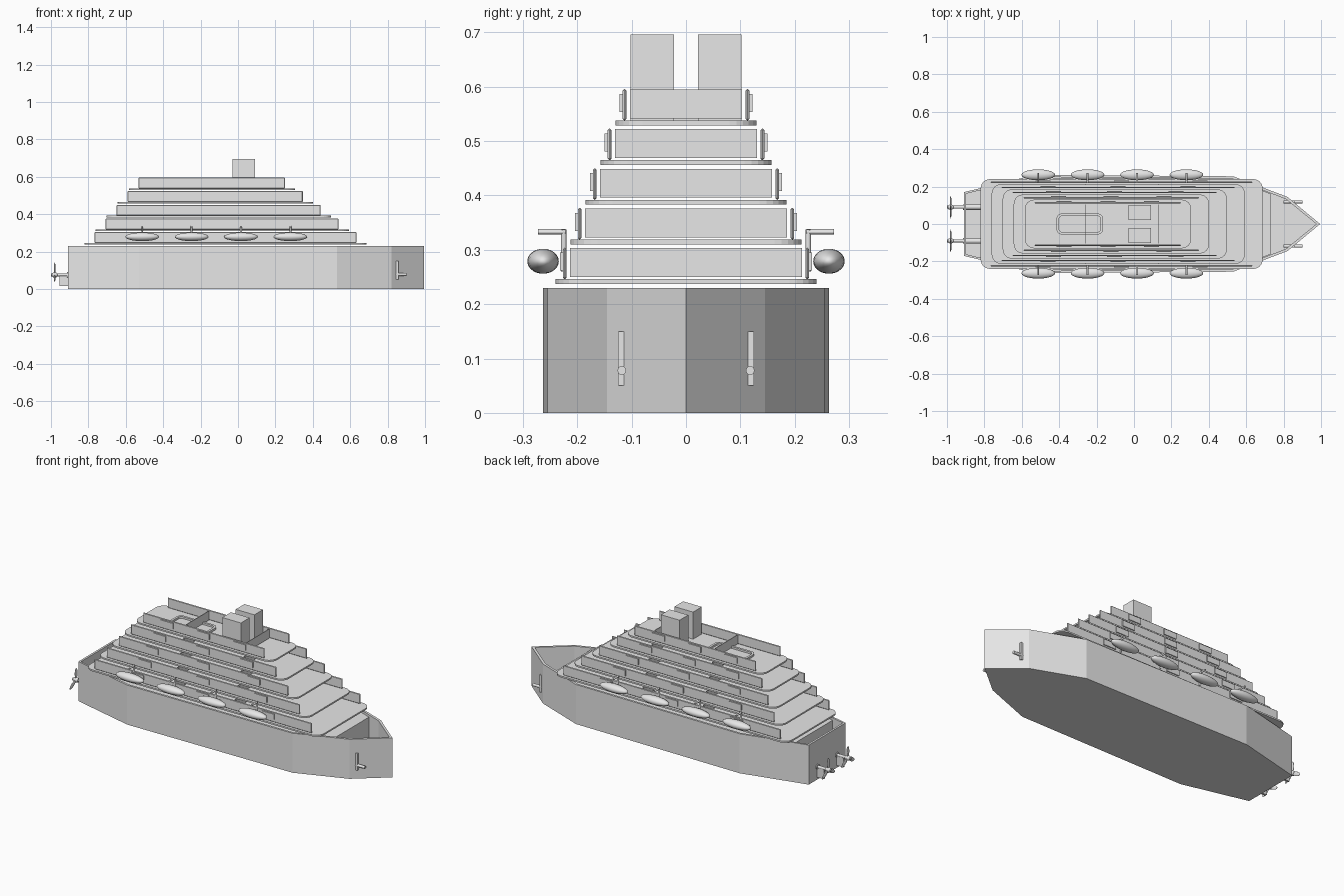
import bpy, bmesh, math
from mathutils import Vector

if "Cube" in bpy.data.objects:
    bpy.data.objects.remove(bpy.data.objects["Cube"])

grey = bpy.data.materials.new("plain_grey")
grey.use_nodes = True
grey.diffuse_color = (0.8, 0.8, 0.8, 1)
grey.node_tree.nodes["Principled BSDF"].inputs["Base Color"].default_value = (0.8, 0.8, 0.8, 1)


def finish(name, bm, smooth=False):
    bmesh.ops.recalc_face_normals(bm, faces=bm.faces)
    me = bpy.data.meshes.new(name)
    bm.to_mesh(me)
    bm.free()
    me.materials.append(grey)
    ob = bpy.data.objects.new(name, me)
    bpy.context.collection.objects.link(ob)
    for p in me.polygons:
        p.use_smooth = smooth
    return ob


def prism(name, outline, z0, z1):
    bm = bmesh.new()
    face = bm.faces.new([bm.verts.new((x, y, z0)) for x, y in outline])
    new = bmesh.ops.extrude_face_region(bm, geom=[face])["geom"]
    bmesh.ops.translate(bm, vec=(0, 0, z1 - z0),
                        verts=[v for v in new if isinstance(v, bmesh.types.BMVert)])
    return finish(name, bm)


def box(name, x0, x1, y0, y1, z0, z1):
    return prism(name, [(x0, y0), (x1, y0), (x1, y1), (x0, y1)], z0, z1)


def rod(name, a, b, r, sides=12):
    a, b = Vector(a), Vector(b)
    bm = bmesh.new()
    bmesh.ops.create_cone(bm, cap_ends=True, segments=sides, radius1=r, radius2=r,
                          depth=(b - a).length)
    bm.transform((b - a).to_track_quat("Z", "Y").to_matrix().to_4x4())
    bmesh.ops.translate(bm, vec=(a + b) / 2, verts=bm.verts)
    return finish(name, bm)


def ellipsoid(name, centre, size):
    bm = bmesh.new()
    bmesh.ops.create_uvsphere(bm, u_segments=24, v_segments=14, radius=1)
    bmesh.ops.scale(bm, vec=size, verts=bm.verts)
    bmesh.ops.translate(bm, vec=centre, verts=bm.verts)
    return finish(name, bm, True)


def rounded(x0, x1, half, r, steps=6):
    pts = []
    corners = [(x1 - r, half - r), (x0 + r, half - r), (x0 + r, r - half), (x1 - r, r - half)]
    for i, (cx, cy) in enumerate(corners):
        for s in range(steps + 1):
            t = math.pi / 2 * (i + s / steps)
            pts.append((cx + r * math.cos(t), cy + r * math.sin(t)))
    return pts


def tub(name, outer, inner, z0, zf, z1):
    """Open-topped shell with floor at zf."""
    bm = bmesh.new()
    loops = [[bm.verts.new((x, y, z)) for x, y in pts]
             for pts, z in ((outer, z0), (outer, z1), (inner, z1), (inner, zf))]
    n = len(outer)
    for a, b in zip(loops, loops[1:]):
        for i in range(n):
            j = (i + 1) % n
            bm.faces.new((a[i], a[j], b[j], b[i]))
    bm.faces.new(loops[0])
    bm.faces.new(loops[-1])
    return finish(name, bm)


def mirrored(half):
    return half + [(x, -y) for x, y in reversed(half) if y > 0]


# Hull shell, open at bow and stern
hull = mirrored([(0.995, 0), (0.82, 0.145), (0.53, 0.255), (-0.53, 0.263), (-0.91, 0.17)])
inside = mirrored([(0.975, 0), (0.812, 0.133), (0.527, 0.243), (-0.528, 0.251), (-0.898, 0.162)])
tub("hull", hull, inside, 0, 0.012, 0.23)
prism("main_deck", mirrored([(0.73, 0.162), (0.527, 0.24), (-0.528, 0.248), (-0.82, 0.178)]),
      0.013, 0.218)

# Stacked decks with side rails and cross walls
for i in range(5):
    z = 0.237 + 0.073 * i
    x0, x1 = -0.82 + 0.059 * i, 0.688 - 0.0955 * i
    half = 0.24 - 0.0275 * i
    prism(f"deck_{i + 1}", rounded(x0, x1, half, 0.05), z, z + 0.009)
    for x in (-0.26, 0.13):
        box(f"cross_wall_{i + 1}", x - 0.002, x + 0.002, 0.027 - half, half - 0.027,
            z + 0.013, z + 0.066)
    r0, r1 = x0 + 0.053, x1 - 0.055
    for s in (-1, 1):
        y = s * (half - 0.017)
        rail = box(f"side_rail_{i + 1}", r0, r1, y - 0.0035, y + 0.0035, z + 0.009, z + 0.067)
        bev = rail.modifiers.new("soft_edges", "BEVEL")
        bev.width = 0.003
        for f in (0.2, 0.5, 0.8):
            x = r0 + (r1 - r0) * f
            yo = y + s * 0.006
            box("rail_pad", x - 0.04, x + 0.04, yo - 0.003, yo + 0.003, z + 0.025, z + 0.058)

# Top deck pool and twin funnels
tub("pool", rounded(-0.415, -0.165, 0.056, 0.03), rounded(-0.402, -0.178, 0.043, 0.02),
    0.536, 0.539, 0.55)
for s in (-1, 1):
    box("funnel", -0.03, 0.09, s * 0.062 - 0.04, s * 0.062 + 0.04, 0.537, 0.696)

    # Lifeboats on davits
    for k in range(4):
        x = -0.512 + 0.264 * k
        ellipsoid("lifeboat", (x, s * 0.263, 0.279), (0.09, 0.029, 0.023))
        rod("davit_post", (x, s * 0.225, 0.26), (x, s * 0.225, 0.337), 0.005)
        rod("davit_arm", (x, s * 0.222, 0.333), (x, s * 0.272, 0.333), 0.005)

    # Anchors
    box("anchor_shank", 0.845, 0.857, s * 0.119 - 0.006, s * 0.119 + 0.006, 0.05, 0.15)
    rod("anchor_stock", (0.80, s * 0.118, 0.078), (0.902, s * 0.118, 0.078), 0.008)

    # Propellers with shafts and skegs
    y = s * 0.09
    rod("shaft_tube", (-0.915, y, 0.075), (-0.82, y, 0.075), 0.015, 16)
    rod("propeller_shaft", (-1.0, y, 0.075), (-0.90, y, 0.075), 0.008)
    ellipsoid("propeller_hub", (-0.98, y, 0.075), (0.018, 0.014, 0.014))
    box("skeg", -0.955, -0.908, y - 0.006, y + 0.006, 0.015, 0.075)
    for b in range(3):
        t = math.radians(90 + 120 * b)
        dy, dz = math.cos(t), math.sin(t)
        blade = ellipsoid("propeller_blade", (0, 0, 0.036), (0.004, 0.012, 0.032))
        blade.rotation_euler = (t - math.pi / 2, 0, 0)
        blade.location = (-0.98, y, 0.075)
